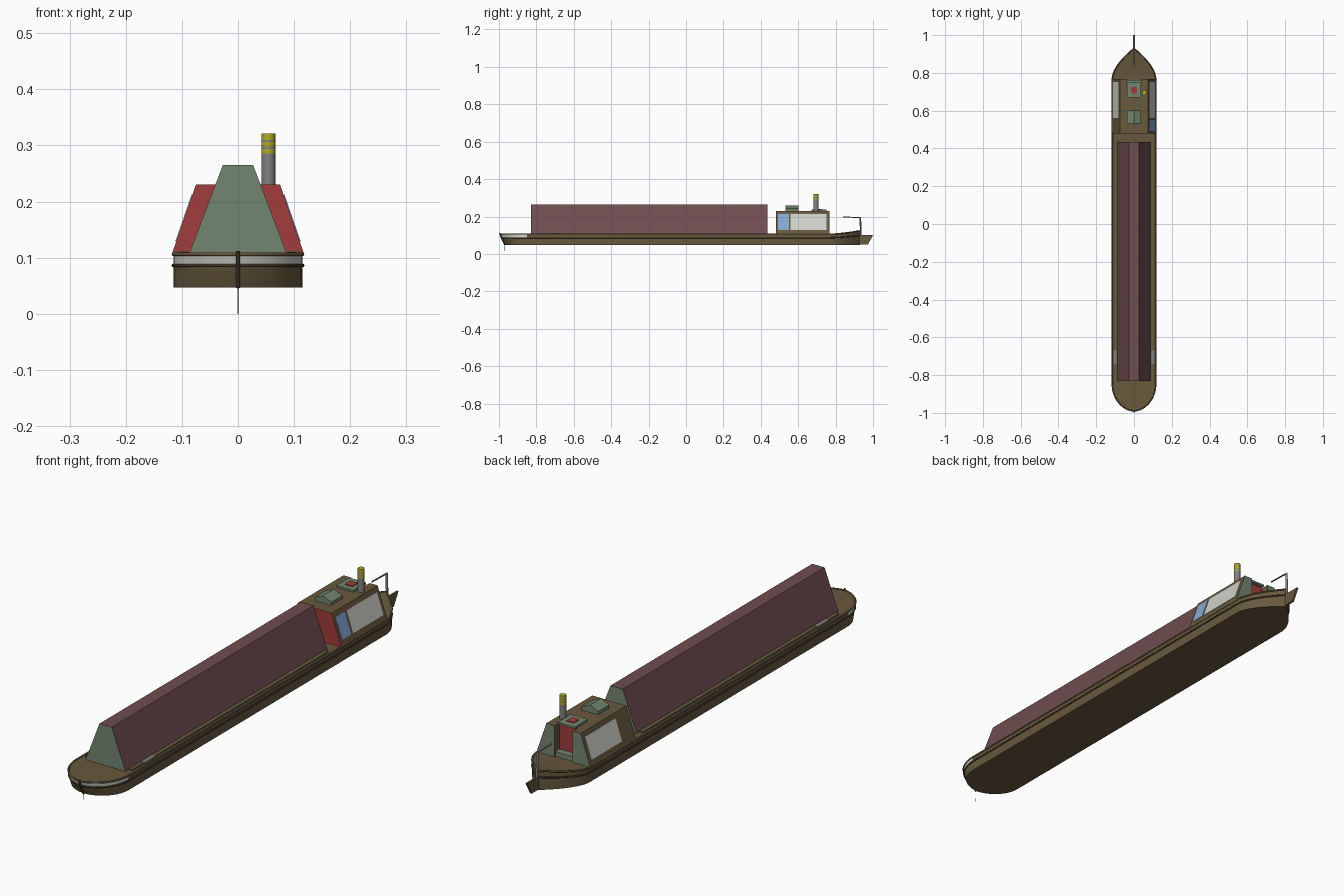
import bpy, bmesh, math
from mathutils import Vector

if "Cube" in bpy.data.objects:
    bpy.data.objects.remove(bpy.data.objects["Cube"])


def material(name, r, g, b):
    m = bpy.data.materials.new(name)
    m.use_nodes = True
    m.diffuse_color = (r, g, b, 1)
    bsdf = next(n for n in m.node_tree.nodes if n.type == 'BSDF_PRINCIPLED')
    bsdf.inputs["Base Color"].default_value = (r, g, b, 1)
    return m


BROWN = material("brown paint", .14, .10, .048)
DARK = material("dark rubbing strip", .055, .04, .02)
CLOTH = material("maroon cloth", .16, .075, .08)
GREEN = material("sage green", .17, .24, .16)
RED = material("red paint", .36, .045, .045)
WHITE = material("off white", .64, .64, .60)
BLUE = material("light blue", .23, .40, .66)
GREY = material("grey metal", .22, .22, .22)
YELLOW = material("yellow band", .45, .41, .012)


def finish(name, bm, *mats, smooth=False):
    bmesh.ops.recalc_face_normals(bm, faces=bm.faces)
    me = bpy.data.meshes.new(name)
    bm.to_mesh(me)
    bm.free()
    ob = bpy.data.objects.new(name, me)
    bpy.context.collection.objects.link(ob)
    for m in mats:
        me.materials.append(m)
    if smooth:
        bpy.ops.object.select_all(action='DESELECT')
        ob.select_set(True)
        bpy.context.view_layer.objects.active = ob
        bpy.ops.object.shade_smooth_by_angle(angle=math.radians(35))
    return ob


def prism(name, profile, direction, *mats, rule=None):
    """Extrude a closed profile of 3D points along a direction."""
    bm = bmesh.new()
    base = [bm.verts.new(p) for p in profile]
    top = [bm.verts.new(Vector(p) + Vector(direction)) for p in profile]
    bm.faces.new(base)
    bm.faces.new(top)
    for i in range(len(base)):
        j = (i + 1) % len(base)
        bm.faces.new((base[i], base[j], top[j], top[i]))
    bmesh.ops.recalc_face_normals(bm, faces=bm.faces)
    bm.normal_update()
    if rule:
        for f in bm.faces:
            f.material_index = rule(f)
    return finish(name, bm, *mats)


def box(name, x0, x1, y0, y1, z0, z1, mat):
    pts = [(x0, y0, z0), (x1, y0, z0), (x1, y1, z0), (x0, y1, z0)]
    return prism(name, pts, (0, 0, z1 - z0), mat)


def rod(name, points, radius, mat, closed=False):
    cu = bpy.data.curves.new(name, 'CURVE')
    cu.dimensions = '3D'
    cu.bevel_depth = radius
    cu.bevel_resolution = 1
    cu.use_fill_caps = True
    sp = cu.splines.new('POLY')
    sp.points.add(len(points) - 1)
    for p, co in zip(sp.points, points):
        p.co = (*co, 1)
    sp.use_cyclic_u = closed
    cu.materials.append(mat)
    ob = bpy.data.objects.new(name, cu)
    bpy.context.collection.objects.link(ob)
    return ob


# Hull: stacked waterlines with a round bow and a pointed, lifted stern
HALF, BOW, STERN = .115, -.85, .77


def waterline(z, tip, lift, n=14):
    side = []
    for i in range(n + 1):
        t = math.sin(i / n * math.pi / 2)
        side.append((HALF * (1 - t * t) ** .55, BOW + (tip - BOW) * t, z))
    side.reverse()
    for i in range(n + 1):
        t = i / n
        side.append((HALF * (1 - t ** 1.7), STERN + .16 * t, z + lift * t ** 1.5))
    return side + [(-x, y, h) for x, y, h in side[-2:0:-1]]


levels = [(.047, -.965, 0), (.086, -.985, .012), (.106, -.99, .018)]
rings = [waterline(*lv) for lv in levels]
bm = bmesh.new()
vr = [[bm.verts.new(p) for p in ring] for ring in rings]
count = len(vr[0])
for k in range(len(vr) - 1):
    for i in range(count):
        j = (i + 1) % count
        f = bm.faces.new((vr[k][i], vr[k][j], vr[k + 1][j], vr[k + 1][i]))
        if k == 1 and f.calc_center_median().y < BOW:
            f.material_index = 1
# Bottom and deck run as strips across the hull
for ring in (vr[0], vr[-1]):
    last = count // 2
    for i in range(last):
        quad = [ring[i], ring[i + 1], ring[-i - 1], ring[-i % count]]
        bm.faces.new(list(dict.fromkeys(quad)))
finish("hull", bm, BROWN, WHITE, smooth=True)

rod("lower_rubbing_strip", rings[1], .0035, DARK, closed=True)
rod("upper_rubbing_strip", rings[2], .0035, BROWN, closed=True)
rod("stem_post", [(0, -.967, .047), (0, -.987, .086), (0, -.996, .111)], .004, DARK)
rod("bow_line", [(0, -.97, .06), (0, -.968, 0)], .0006, GREY)

# Side deck coamings and small deck plates
for name, s in (("left", 1), ("right", -1)):
    box(name + "_coaming", s * .088, s * .104, -.81, .42, .104, .110, BROWN)
    box(name + "_deck_plate", s * .092, s * .108, -.74, -.67, .106, .112, GREY)


# Cloth covered hold with green ends
def section(y, bottom, top, z0, z1):
    return [(-bottom, y, z0), (bottom, y, z0), (top, y, z1), (-top, y, z1)]


prism("cargo_cover", section(-.83, .088, .027, .105, .265), (0, 1.265, 0),
      CLOTH, GREEN, rule=lambda f: int(abs(f.normal.y) > .9))

# Cabin: red front bulkhead, brown sides and roof, recessed red doorway aft
Z0, Z1, WIDE, NARROW = .106, .23, .118, .075
prism("cabin", section(.48, WIDE, NARROW, Z0, Z1), (0, .255, 0),
      BROWN, RED, rule=lambda f: int(abs(f.normal.y) > .9))
for name, s in (("left", 1), ("right", -1)):
    wing = [(s * .04, .735, Z0), (s * WIDE, .735, Z0),
            (s * NARROW, .735, Z1), (s * .04, .735, Z1)]
    prism(name + "_cabin_wing", wing, (0, .033, 0), BROWN, GREEN,
          rule=lambda f: int(abs(f.normal.y) > .9))
box("doorway_step", -.04, .04, .735, .762, .106, .125, GREEN)


# Thin plates lying on the sloping cabin sides
def side_panel(name, s, y0, y1, mat):
    def at(z):
        return WIDE + (NARROW - WIDE) * (z - Z0) / (Z1 - Z0)
    lo, hi = .128, .212
    pts = [(s * at(lo), y0, lo), (s * at(lo), y1, lo),
           (s * at(hi), y1, hi), (s * at(hi), y0, hi)]
    prism(name, pts, (s * .0015, 0, .0006), mat)


side_panel("left_cabin_panel", 1, .56, .752, WHITE)
side_panel("left_cabin_window", 1, .492, .55, BLUE)
side_panel("right_cabin_panel", -1, .56, .752, WHITE)

# Roof: pitched skylight and sliding hatch with red centre
box("skylight_base", -.036, .036, .533, .602, Z1, .243, GREEN)
prism("skylight_top", [(-.036, .533, .243), (.036, .533, .243), (0, .533, .259)],
      (0, .069, 0), GREEN)
box("roof_hatch", -.037, .037, .67, .75, Z1, .238, GREEN)
box("hatch_centre", -.016, .016, .692, .726, .238, .241, RED)

# Chimney with yellow bands
bands = [(Z1, .286, GREY), (.286, .294, YELLOW), (.294, .298, GREY),
         (.298, .306, YELLOW), (.306, .310, GREY), (.310, .321, YELLOW)]
for i, (lo, hi, mat) in enumerate(bands):
    bm = bmesh.new()
    bmesh.ops.create_cone(bm, cap_ends=True, segments=20, radius1=.0125,
                          radius2=.0125, depth=hi - lo)
    bmesh.ops.translate(bm, verts=bm.verts, vec=(.054, .695, (lo + hi) / 2))
    finish(f"chimney_section_{i + 1}", bm, mat, smooth=True)

# Rudder blade, post and tiller
prism("rudder_blade", [(-.004, .92, .05), (-.004, .972, .05),
                       (-.004, 1.0, .10), (-.004, .92, .10)], (.008, 0, 0), BROWN)
rod("rudder_post", [(0, .935, .09), (0, .932, .196)], .005, GREY)
rod("tiller", [(0, .934, .195), (0, .84, .197)], .003, GREY)
